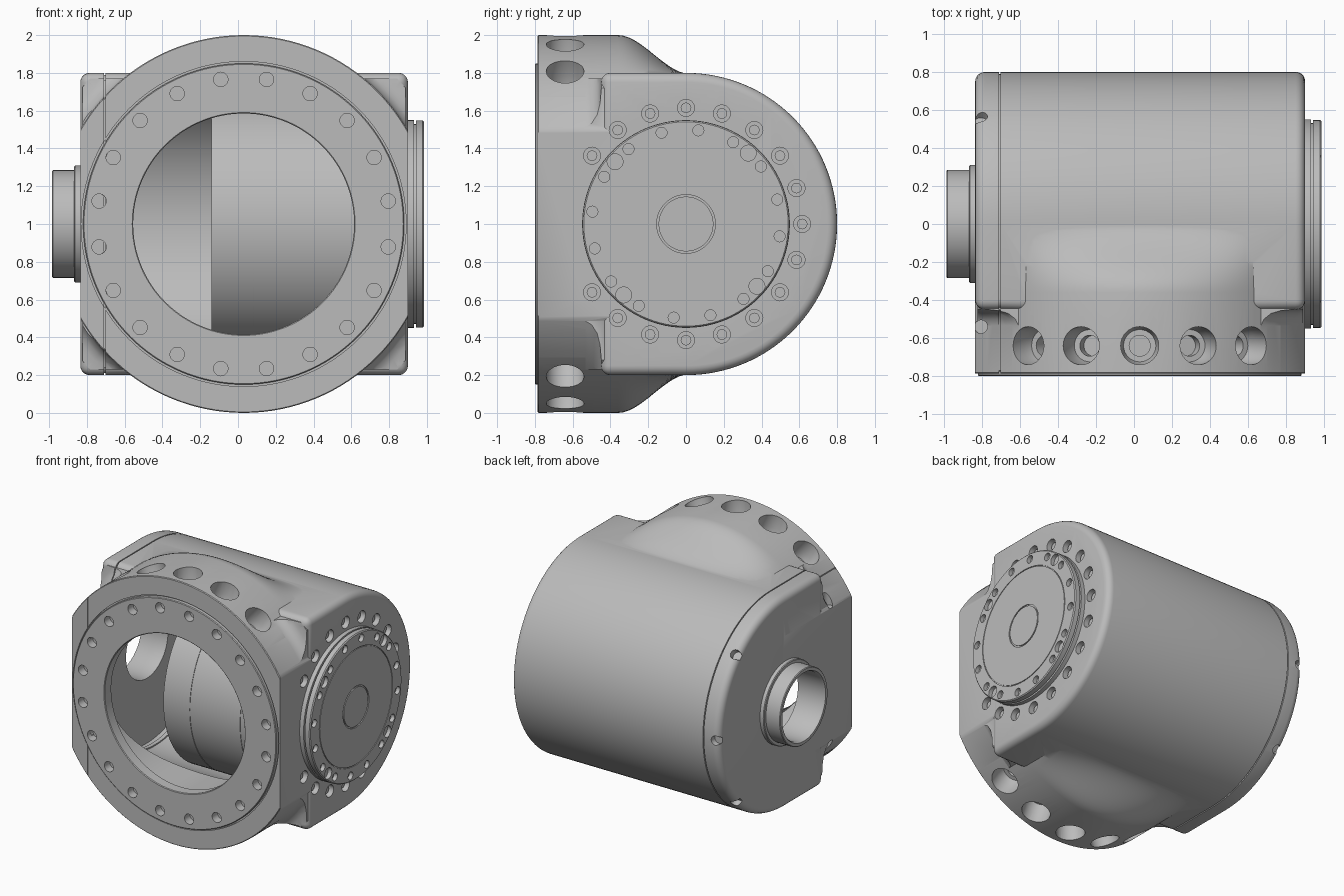
import bpy, bmesh
from math import sin, cos, pi, radians, copysign
from mathutils import Matrix, Vector

if "Cube" in bpy.data.objects:
    bpy.data.objects.remove(bpy.data.objects["Cube"])

metal = bpy.data.materials.new("cast_grey")
metal.use_nodes = True
GREY = (0.5, 0.5, 0.5, 1)
metal.diffuse_color = GREY
metal.node_tree.nodes["Principled BSDF"].inputs["Base Color"].default_value = GREY

LEFT, RIGHT, SEAM = -0.835, 0.9, -0.705
BARREL = Vector((0, 0, 1))        # centre of the sideways barrel
FLANGE = Vector((0.03, 0, 1))     # centre of the front flange
X, Y = Vector((1, 0, 0)), Vector((0, 1, 0))


def placed(origin, axis):
    return Matrix.Translation(origin) @ axis.to_track_quat('Z', 'Y').to_matrix().to_4x4()


def lathe(bm, profile, origin, axis, n=96, closed=False):
    """Revolve (radius, height) points round an axis; open profiles get end caps."""
    m = placed(origin, axis)
    rings = [[bm.verts.new(m @ Vector((r * cos(2 * pi * i / n), r * sin(2 * pi * i / n), h)))
              for i in range(n)] for r, h in profile]
    pairs = list(zip(rings, rings[1:]))
    if closed:
        pairs.append((rings[-1], rings[0]))
    else:
        bm.faces.new(rings[0])
        bm.faces.new(rings[-1])
    for a, b in pairs:
        for i in range(n):
            j = (i + 1) % n
            bm.faces.new((a[i], a[j], b[j], b[i]))


def pin(bm, r, h0, h1, origin, axis, n=24):
    lathe(bm, [(r, h0), (r, h1)], origin, axis, n)


def make(name, bm):
    bmesh.ops.recalc_face_normals(bm, faces=bm.faces)
    mesh = bpy.data.meshes.new(name)
    bm.to_mesh(mesh)
    bm.free()
    mesh.materials.append(metal)
    obj = bpy.data.objects.new(name, mesh)
    bpy.context.collection.objects.link(obj)
    return obj


def turned(name, profile, origin, axis, n=96, closed=False):
    bm = bmesh.new()
    lathe(bm, profile, origin, axis, n, closed)
    return make(name, bm)


def slab(name, x0, x1, height=3):
    bm = bmesh.new()
    bmesh.ops.create_cube(bm, size=1, matrix=Matrix.Translation(((x0 + x1) / 2, 0, 1))
                          @ Matrix.Diagonal((x1 - x0, 3, height, 1)))
    return make(name, bm)


def combine(obj, other, operation, keep=False):
    mod = obj.modifiers.new("bool", 'BOOLEAN')
    mod.operation, mod.object, mod.solver = operation, other, 'EXACT'
    bpy.context.view_layer.update()
    deps = bpy.context.evaluated_depsgraph_get()
    mesh = bpy.data.meshes.new_from_object(obj.evaluated_get(deps))
    obj.modifiers.clear()
    obj.data = mesh
    if not keep:
        bpy.data.objects.remove(other)


def around(axis_name, degrees):
    """Unit direction at an angle from straight up, in the xz or yz plane."""
    a = radians(degrees)
    return Vector((sin(a), 0, cos(a))) if axis_name == 'Y' else Vector((0, sin(a), cos(a)))


# Barrel body: D-shaped section with rounded edges
bm = bmesh.new()
section = [(0.8 * sin(pi * i / 64), 1 + 0.8 * cos(pi * i / 64)) for i in range(65)]
section += [(-0.45, 0.2), (-0.45, 1.8)]
face = bm.faces.new([bm.verts.new((LEFT, y, z)) for y, z in section])
grown = bmesh.ops.extrude_face_region(bm, geom=[face])["geom"]
bmesh.ops.translate(bm, vec=(RIGHT - LEFT, 0, 0),
                    verts=[g for g in grown if isinstance(g, bmesh.types.BMVert)])
bmesh.ops.recalc_face_normals(bm, faces=bm.faces)
sharp = [e for e in bm.edges if len(e.link_faces) == 2 and e.calc_face_angle() > 0.6]
bmesh.ops.bevel(bm, geom=sharp, offset=0.05, segments=5, profile=0.5, affect='EDGES')
shell = make("housing", bm)

# Front flange: its crown sinks smoothly into the flat top and bottom of the body
FADE_START, FADE_END = -0.36, 0.02
bm = bmesh.new()
steps = [FADE_START + (FADE_END - FADE_START) * i / 14 for i in range(15)]
lathe(bm, [(0.995, -0.785), (1, -0.78)] + [(1, y) for y in steps + [0.04]], FLANGE, Y, 128)
for v in bm.verts:
    t = min(max((v.co.y - FADE_START) / (FADE_END - FADE_START), 0), 1)
    rise = abs(v.co.z - 1) - 0.795
    if rise > 0:
        v.co.z = 1 + copysign(0.795 + rise * (1 - t * t * (3 - 2 * t)), v.co.z - 1)
flange = make("flange", bm)
combine(flange, slab("trim", LEFT, RIGHT), 'INTERSECT')
combine(shell, flange, 'UNION')

# Fillet where the flange meets the four body corners
fillet = turned("fillet", [(0.9, -0.6), (0.998, -0.54), (1.01, -0.5), (1.035, -0.47),
                           (1.07, -0.455), (1.12, -0.448), (1.12, -0.41), (0.9, -0.41)],
                FLANGE, Y, 128)
combine(fillet, slab("trim", LEFT + 0.012, RIGHT - 0.012, 1.54), 'INTERSECT')
combine(shell, fillet, 'UNION')

# Hollow interior, front opening with ring seat, and side port
combine(shell, turned("cavity", [(0.74, -0.76), (0.74, 0.82)], BARREL, X), 'DIFFERENCE')
combine(shell, turned("opening", [(0.86, -0.9), (0.86, -0.77), (0.6, -0.77), (0.6, 0)],
                      FLANGE, Y, 128), 'DIFFERENCE')
combine(shell, turned("port", [(0.27, -0.9), (0.27, -0.7)], BARREL, X), 'DIFFERENCE')

# Front bolt circle, shared by the flange and its ring
bm = bmesh.new()
for k in range(20):
    pin(bm, 0.038, -0.9, -0.735, FLANGE + 0.775 * around('Y', 9 + 18 * k), Y)
front_holes = make("front_holes", bm)

# Counterbores on the flange rim, screw wells on the side, notches on the cover
bm = bmesh.new()
for base in (0, 180):
    for k in range(-2, 3):
        lathe(bm, [(0.055, 0.78), (0.055, 0.85), (0.085, 0.85), (0.1, 0.9), (0.1, 1.1)],
              FLANGE + Y * -0.64, around('Y', base + 18 * k), 32)
side_angles = [18 * k for k in range(20) if k not in (14, 15, 16)]
for a in side_angles:
    pin(bm, 0.045, 0.835, 1, BARREL + 0.615 * around('X', a), X)
for a in (45, 90, 135):
    pin(bm, 0.035, 0.755, 0.9, BARREL + X * -0.805, around('X', a), 16)
for s in (1, -1):
    pin(bm, 0.035, 0.5, 1, BARREL + X * -0.805 + Y * -0.54, Vector((0, 0, s)), 16)
combine(shell, make("wells", bm), 'DIFFERENCE')
combine(shell, front_holes, 'DIFFERENCE', keep=True)

# Split off the side cover, with a recessed gasket in the seam
cover, gasket = shell.copy(), shell.copy()
for part, name in ((cover, "side_cover"), (gasket, "seam_gasket")):
    part.name = name
    part.data = shell.data.copy()
    bpy.context.collection.objects.link(part)
combine(cover, slab("cut", -2, SEAM - 0.004), 'INTERSECT')
combine(shell, slab("cut", SEAM + 0.004, 2), 'INTERSECT')
combine(gasket, slab("cut", SEAM - 0.015, SEAM + 0.015), 'INTERSECT')
gasket.data.transform(Matrix.Translation(BARREL) @ Matrix.Diagonal((1, 0.987, 0.987, 1))
                      @ Matrix.Translation(-BARREL))

# Raised ring round the front opening
ring = turned("front_ring", [(0.585, -0.795), (0.59, -0.8), (0.845, -0.8), (0.85, -0.795),
                             (0.85, -0.765), (0.61, -0.765), (0.585, -0.72)],
              FLANGE, Y, 128, True)
combine(ring, front_holes, 'DIFFERENCE')

# Output disc on the side, with scribed circles and bolt holes
disc = turned("output_disc", [
    (0.55, 0.86), (0.55, 0.932), (0.53, 0.932), (0.53, 0.942), (0.548, 0.942), (0.548, 0.978),
    (0.541, 0.985), (0.438, 0.985), (0.438, 0.979), (0.432, 0.979), (0.432, 0.985),
    (0.155, 0.985), (0.155, 0.977), (0.145, 0.977), (0.145, 0.985)], BARREL, X)
bm = bmesh.new()
for k in range(16):
    pin(bm, 0.029, 0.955, 1.1, BARREL + 0.5 * around('X', 7.5 + 22.5 * k), X)
for k in range(4):
    pin(bm, 0.042, 0.955, 1.1, BARREL + 0.5 * around('X', 41.3 + 90 * k), X)
combine(disc, make("disc_holes", bm), 'DIFFERENCE')

# Screws sitting in the side wells
bm = bmesh.new()
for a in side_angles:
    pin(bm, 0.028, 0.83, 0.872, BARREL + 0.615 * around('X', a), X, 16)
screws = make("side_screws", bm)

# Drive drum inside, with shallow seams
drum_profile = [(0.69, -0.14)]
for x in (0.08, 0.5):
    drum_profile += [(0.69, x), (0.686, x), (0.686, x + 0.006), (0.69, x + 0.006)]
drum = turned("drive_drum", drum_profile + [(0.69, 0.85)], BARREL, X)

# Hollow port tube with its collar
tube = turned("port_tube", [
    (0.25, -0.76), (0.25, -0.97), (0.258, -0.985), (0.28, -0.985), (0.285, -0.98),
    (0.285, -0.867), (0.305, -0.867), (0.31, -0.862), (0.31, -0.8), (0.272, -0.76)],
    BARREL, X, 64, True)

# Smooth curved faces, keep machined edges crisp
bpy.ops.object.select_all(action='DESELECT')
for obj in (shell, cover, gasket, ring, disc, screws, drum, tube):
    obj.select_set(True)
    bpy.context.view_layer.objects.active = obj
bpy.ops.object.shade_smooth_by_angle(angle=radians(30))
